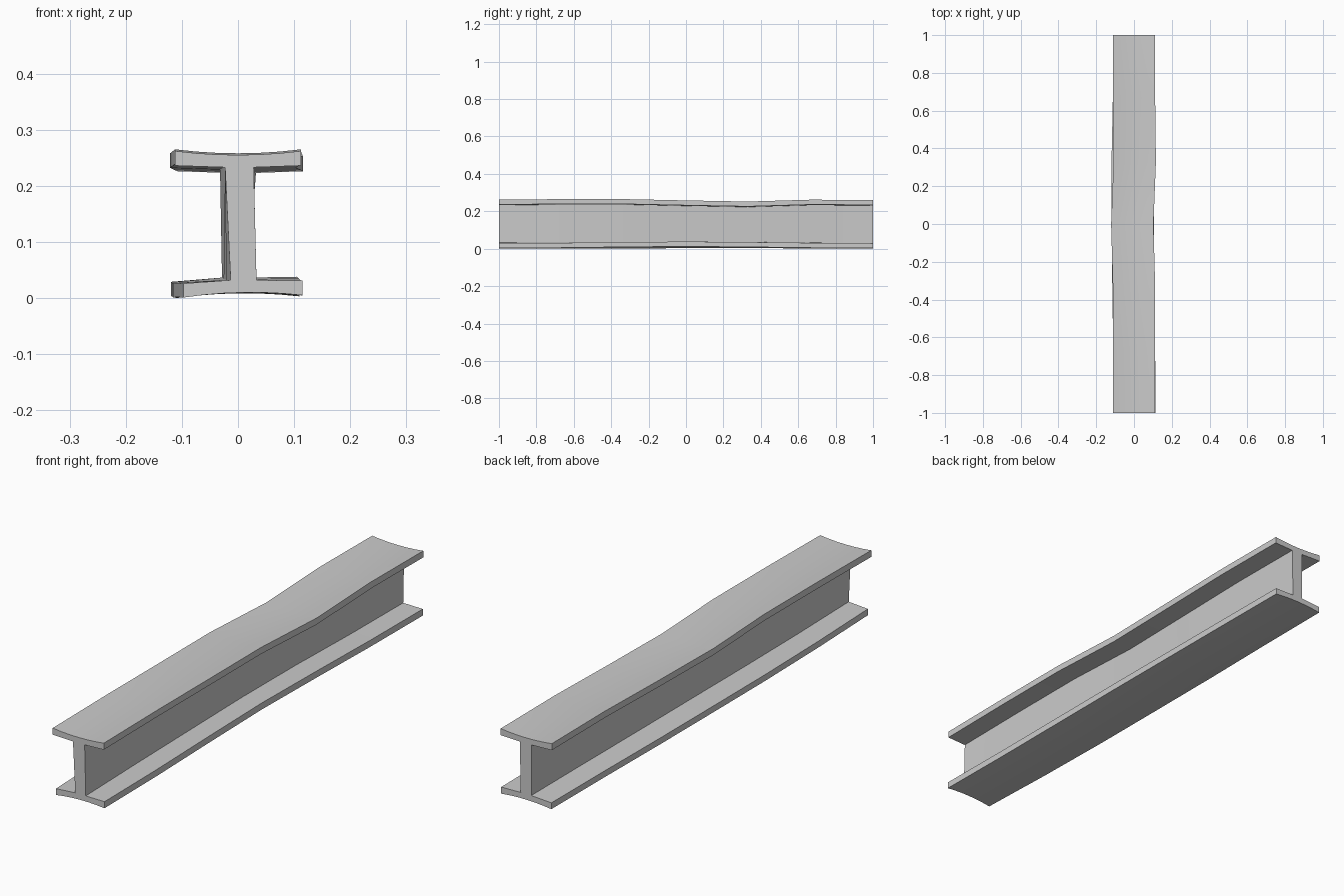
import bpy, bmesh, math

if "Cube" in bpy.data.objects:
    bpy.data.objects.remove(bpy.data.objects["Cube"])

# Stations along the beam: y, top shift x/z, bottom left x, bottom right x, bottom left z, bottom right z
STATIONS = [
    (-1.00, 0.000, 0.000, -0.097, 0.115, 0.001, 0.005),
    (-0.67, 0.000, 0.003, -0.110, 0.112, 0.002, 0.005),
    (-0.33, 0.000, 0.003, -0.115, 0.108, 0.001, 0.009),
    (0.00, -0.009, -0.004, -0.118, 0.105, 0.003, 0.012),
    (0.33, 0.004, -0.010, -0.119, 0.107, 0.004, 0.009),
    (0.67, 0.000, 0.000, -0.112, 0.110, 0.001, 0.005),
    (1.00, 0.000, -0.002, -0.110, 0.110, 0.000, 0.003),
]
STEPS = [i / 3 for i in range(-3, 4)]


def section(y, tx, tz, bl, br, zl, zr):
    """Bent I-shaped outline, anticlockwise from the bottom left."""
    bx, bh, bz = (bl + br) / 2, (br - bl) / 2, (zl + zr) / 2
    slope = (zr - zl) / 2
    pts = [(bx + t * bh, bz + slope * t + 0.007 * (1 - t * t)) for t in STEPS]
    pts += [(br, zr + 0.026), (bx + 0.024, bz + 0.029),
            (tx + 0.028, 0.233 + tz), (tx + 0.112, 0.236 + tz)]
    pts += [(tx - t * 0.112, 0.255 + tz + 0.007 * t * t) for t in STEPS]
    pts += [(tx - 0.112, 0.236 + tz), (tx - 0.023, 0.233 + tz),
            (bx - 0.022, bz + 0.029), (bl, zl + 0.025)]
    return [(x, y, z) for x, z in pts]


# Loft the beam through its cross-sections
bm = bmesh.new()
rings = [[bm.verts.new(p) for p in section(*s)] for s in STATIONS]
n = len(rings[0])
for a, b in zip(rings, rings[1:]):
    for i in range(n):
        j = (i + 1) % n
        bm.faces.new((a[i], a[j], b[j], b[i]))
bm.faces.new(rings[0][::-1])
bm.faces.new(rings[-1])
bmesh.ops.recalc_face_normals(bm, faces=bm.faces)

mesh = bpy.data.meshes.new("bent_beam")
bm.to_mesh(mesh)
bm.free()
beam = bpy.data.objects.new("bent_beam", mesh)
bpy.context.collection.objects.link(beam)

# Soft bends, crisp flange edges
bpy.context.view_layer.objects.active = beam
beam.select_set(True)
bpy.ops.object.shade_smooth_by_angle(angle=math.radians(30))
